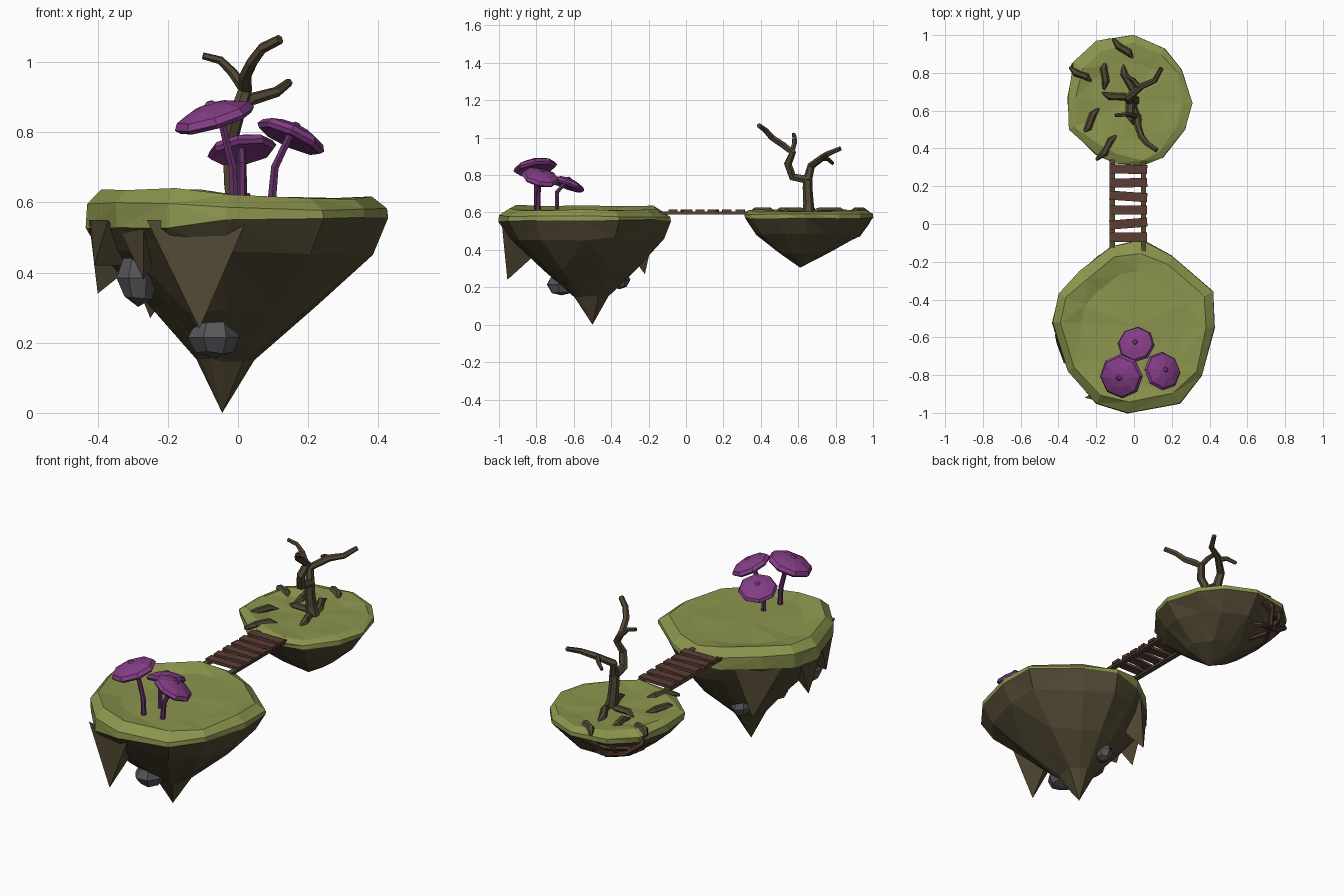
import bpy, bmesh, math, random
from mathutils import Vector, Matrix

if "Cube" in bpy.data.objects:
    bpy.data.objects.remove(bpy.data.objects["Cube"])

random.seed(4)


def mat(name, c):
    m = bpy.data.materials.new(name)
    m.diffuse_color = (*c, 1)
    m.use_nodes = True
    m.node_tree.nodes["Principled BSDF"].inputs["Base Color"].default_value = m.diffuse_color
    return m


GRASS = mat("grass green", (.26, .30, .075))
ROCK = mat("earth brown", (.085, .067, .034))
STONE = mat("stone grey", (.095, .095, .105))
BARK = mat("bark brown", (.085, .066, .034))
VINE = mat("root red brown", (.09, .042, .03))
PLANK = mat("plank brown", (.105, .046, .036))
CAP = mat("cap purple", (.23, .047, .24))
STEM = mat("stem purple", (.13, .03, .14))


def finish(name, bm, *mats):
    bmesh.ops.recalc_face_normals(bm, faces=bm.faces)
    me = bpy.data.meshes.new(name)
    bm.to_mesh(me)
    bm.free()
    for m in mats:
        me.materials.append(m)
    ob = bpy.data.objects.new(name, me)
    bpy.context.collection.objects.link(ob)
    return ob


def tube(name, pts, radii, m):
    """Six-sided tapered branch through the points."""
    cu = bpy.data.curves.new(name, 'CURVE')
    cu.dimensions = '3D'
    cu.bevel_depth = 1
    cu.bevel_resolution = 1
    cu.use_fill_caps = True
    sp = cu.splines.new('POLY')
    sp.points.add(len(pts) - 1)
    for i, (p, q) in enumerate(zip(sp.points, pts)):
        p.co = (*q, 1)
        t = i / (len(pts) - 1)
        p.radius = radii[i] if len(radii) > 2 else radii[0] * (1 - t) + radii[1] * t
    sp.use_smooth = False
    cu.materials.append(m)
    tmp = bpy.data.objects.new(name, cu)
    bpy.context.collection.objects.link(tmp)
    bpy.context.view_layer.update()
    me = bpy.data.meshes.new_from_object(tmp)
    bpy.data.objects.remove(tmp)
    for f in me.polygons:
        f.use_smooth = False
    ob = bpy.data.objects.new(name, me)
    bpy.context.collection.objects.link(ob)


def island(name, outline, centre, tip, rings, grass_rings, ridge):
    """Rings from the top centre, over the rim, down to the pointed tip."""
    bm = bmesh.new()
    c, n = Vector(centre), len(outline)
    loops = []
    for k, (s, z) in enumerate(rings):
        base = c.to_2d() if k < grass_rings else c.to_2d().lerp(Vector(tip).to_2d(), 1 - s)
        loop = []
        for i, (x, y) in enumerate(outline):
            p = base + (Vector((x, y)) - c.to_2d()) * s
            # grass is thicker and higher on the left
            left = max(0, min(1, (.05 - x) * 5)) * ridge
            dz = left * (0, .022, .02, -.028)[k] if k < grass_rings else 0
            j = .005 if k < grass_rings else .025 * (s if k > grass_rings else .4)
            if k == 1:
                p = p.lerp(base, random.uniform(-.03, .08))
            elif k != grass_rings - 2:
                p += Vector((random.uniform(-j, j), random.uniform(-j, j)))
            loop.append(bm.verts.new((p.x, p.y, z + dz + random.uniform(-j, j))))
        loops.append(loop)
    top, bot = bm.verts.new(c), bm.verts.new(tip)
    for i in range(n):
        j = (i + 1) % n
        bm.faces.new((top, loops[0][i], loops[0][j]))
        for k in range(len(loops) - 1):
            f = bm.faces.new((loops[k][i], loops[k + 1][i], loops[k + 1][j], loops[k][j]))
            f.material_index = int(k >= grass_rings - 1)
        bm.faces.new((bot, loops[-1][j], loops[-1][i])).material_index = 1
    bmesh.ops.triangulate(bm, faces=bm.faces)
    finish(name, bm, GRASS, ROCK)


# Floating islands
island("large_island",
       [(.04, -.085), (.2, -.17), (.42, -.36), (.425, -.55), (.36, -.8), (.24, -.95), (-.03, -1),
        (-.2, -.95), (-.35, -.78), (-.43, -.52), (-.4, -.37), (-.29, -.25), (-.12, -.12)],
       (0, -.54, .612), (-.045, -.5, 0),
       [(.65, .61), (.9, .614), (1, .58), (1, .559), (.9, .46), (.55, .3), (.2, .15)], 4, 1)
island("small_island",
       [(0, 1), (.16, .93), (.25, .82), (.31, .64), (.27, .5), (.15, .35), (.05, .31),
        (-.1, .32), (-.2, .37), (-.345, .5), (-.35, .67), (-.32, .86), (-.2, .97)],
       (-.02, .65, .603), (0, .61, .305),
       [(.6, .603), (.9, .608), (1, .59), (1, .57), (.8, .48), (.4, .38)], 4, .3)

# Hanging earth shards: two rim points, an inner point and a tip
for i, pts in enumerate([
        [(-.26, -.92, .55), (.02, -.985, .54), (-.08, -.8, .38), (-.11, -.955, .24)],
        [(-.425, -.57, .55), (-.405, -.41, .55), (-.3, -.5, .42), (-.4, -.49, .34)],
        [(-.37, -.74, .55), (-.42, -.58, .55), (-.3, -.64, .42), (-.41, -.63, .42)],
        [(-.27, -.87, .55), (-.35, -.76, .55), (-.24, -.76, .42), (-.27, -.83, .38)],
        [(-.36, -.33, .54), (-.18, -.16, .54), (-.18, -.3, .38), (-.25, -.22, .27)]]):
    bm = bmesh.new()
    v = [bm.verts.new(p) for p in pts]
    for a, b, c in ((0, 1, 2), (0, 1, 3), (1, 2, 3), (2, 0, 3)):
        bm.faces.new((v[a], v[b], v[c]))
    finish(f"earth_shard_{i}", bm, ROCK)

# Stones stuck in the underside
for i, (loc, size) in enumerate([((-.065, -.665, .215), (.078, .085, .062)),
                                 ((-.285, -.67, .385), (.062, .075, .08)),
                                 ((-.085, -.355, .24), (.055, .055, .052))]):
    bm = bmesh.new()
    bmesh.ops.create_uvsphere(bm, u_segments=7, v_segments=4, radius=1)
    for v in bm.verts:
        v.co = Vector([a * s * random.uniform(.9, 1.06) for a, s in zip(v.co, size)]) + Vector(loc)
    finish(f"embedded_stone_{i}", bm, STONE)

# Mushrooms: stem path, cap centre, radius and tilt
PROFILE = [(.15, .08), (.9, -.05), (1, .06), (.9, .22), (.5, .37), (.14, .44), (.08, .5)]
for i, (stem, c, r, up) in enumerate([
        ([(-.01, -.8, .59), (-.015, -.8, .7), (-.05, -.805, .84)], (-.065, -.805, .832), .118, (-.3, -.17, 1)),
        ([(.095, -.79, .59), (.105, -.79, .7), (.15, -.78, .795)], (.148, -.78, .78), .104, (.45, .22, 1)),
        ([(.012, -.69, .59), (.012, -.69, .71), (.01, -.645, .755)], (.012, -.64, .742), .1, (-.15, .36, 1))]):
    tube(f"mushroom_stem_{i}", stem, (.014, .011), STEM)
    bm = bmesh.new()
    rot = Vector(up).to_track_quat('Z', 'Y').to_matrix()
    loops = []
    for pr, pz in PROFILE:
        loops.append([bm.verts.new(Vector(c) + rot @ (Vector((
            pr * math.cos(a * math.tau / 8 + .3), pr * math.sin(a * math.tau / 8 + .3), pz)) * r))
            for a in range(8)])
    bm.faces.new(loops[0])
    bm.faces.new(loops[-1])
    for la, lb in zip(loops, loops[1:]):
        for a in range(8):
            b = (a + 1) % 8
            bm.faces.new((la[a], la[b], lb[b], lb[a]))
    finish(f"mushroom_cap_{i}", bm, CAP)


# Plank bridge with two bearer poles
def box(name, loc, size, turn, m):
    bm = bmesh.new()
    bmesh.ops.create_cube(bm, size=1, matrix=Matrix.Translation(loc) @ Matrix.Rotation(turn, 4, 'Z')
                          @ Matrix.Diagonal((*size, 1)))
    finish(name, bm, m)


for i, turn in enumerate((0, .08, 0, -.07, .02, -.02)):
    box(f"bridge_plank_{i}", (-.03, -.07 + i * .072, .607), (.2, .048, .016), turn, PLANK)
for x in (-.115, .05):
    box("bridge_pole", (x, .1, .597), (.028, .49, .016), 0, BARK)

# Bare tree
fork = (-.02, .65, .775)
tube("tree_trunk", [(0, .655, .58), (-.015, .655, .65), (-.02, .65, .73), fork], (.036, .028, .026, .025), BARK)
tube("front_branch", [fork, (-.02, .57, .79), (0, .545, .86), (.02, .57, .92), (.02, .52, .96),
                      (.04, .46, 1), (.07, .425, 1.04), (.12, .39, 1.065)], (.025, .014), BARK)
tube("front_twig", [(.02, .565, .92), (-.015, .58, .97), (-.05, .58, 1.005), (-.1, .575, 1.018)], (.016, .01), BARK)
tube("back_branch", [fork, (-.03, .67, .85), (.04, .73, .895), (.11, .76, .915), (.145, .825, .942)], (.024, .012), BARK)
tube("back_twig", [(.03, .72, .89), (0, .76, .885), (-.04, .785, .862)], (.014, .009), BARK)

# Roots breaking through the grass: start and end on the ground
for i, (a, b) in enumerate([((-.16, .71), (-.15, .87)), ((-.34, .83), (-.22, .75)), ((-.28, .47), (-.18, .62)),
                            ((-.2, .34), (-.08, .48)), ((0, .65), (-.18, .7)), ((0, .66), (.02, .5)),
                            ((0, .65), (-.06, .86)), ((-.11, .98), (0, .87))]):
    a, b = Vector((*a, .595)), Vector((*b, .595))
    side = Vector((b.y - a.y, a.x - b.x, 0)) * .05
    tube(f"ground_root_{i}", [a, a.lerp(b, .3) + side + Vector((0, 0, .015)),
                              a.lerp(b, .7) - side + Vector((0, 0, .015)), b], (.008, .02, .02, .004), BARK)

# Roots wrapping the back left underside
for i, pts in enumerate([
        [(-.1, .96, .59), (-.13, .97, .55), (-.16, .92, .48), (-.22, .81, .46), (-.24, .71, .46)],
        [(-.31, .82, .59), (-.32, .84, .55), (-.24, .88, .49), (-.12, .9, .47), (-.04, .86, .46)],
        [(-.06, .97, .56), (-.17, .94, .53), (-.28, .85, .52), (-.3, .74, .52)],
        [(-.2, .94, .57), (-.21, .93, .53), (-.19, .85, .47), (-.12, .8, .43)]]):
    tube(f"wrapping_root_{i}", pts, (.016, .011), VINE)
